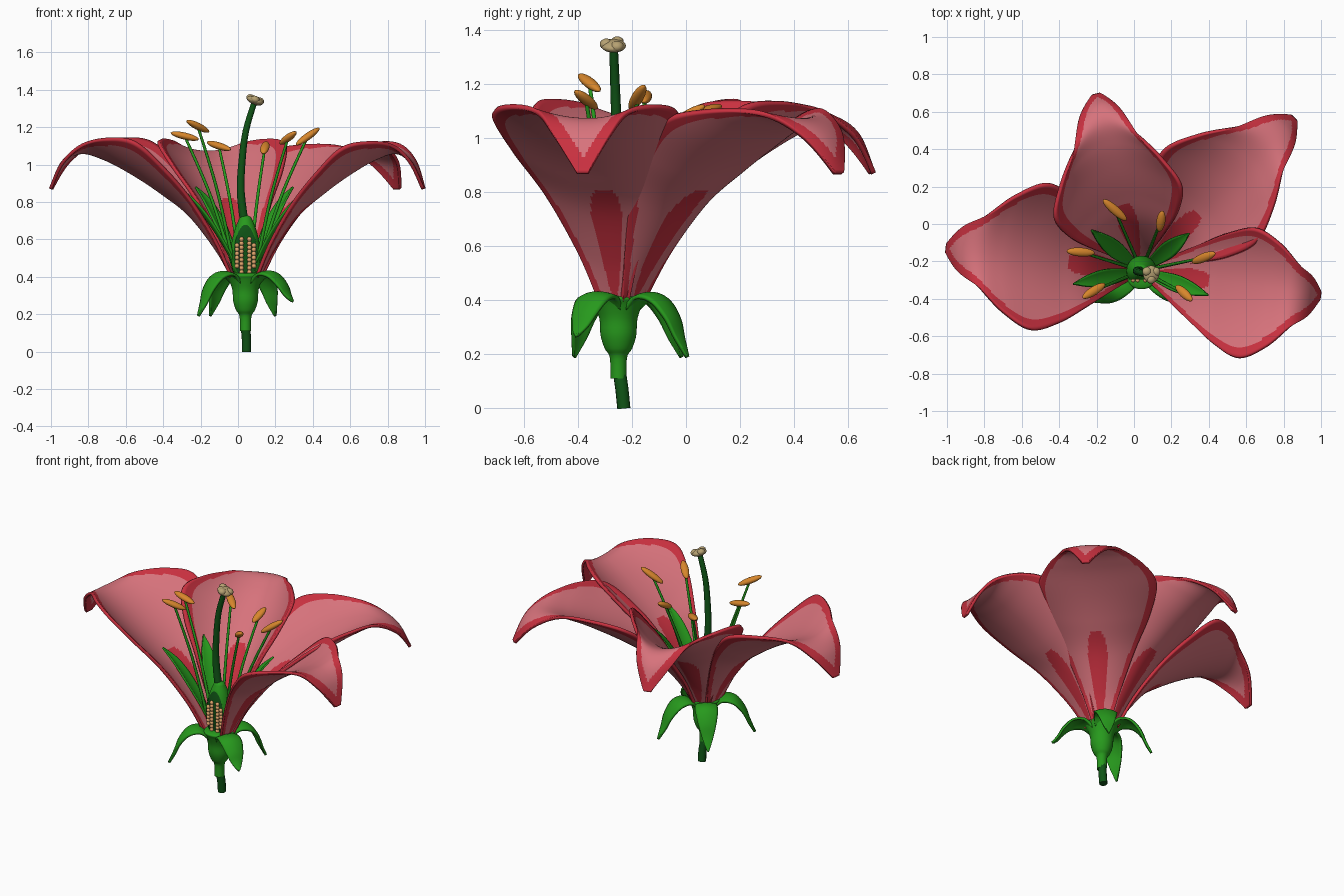
import bpy, bmesh, math
from mathutils import Vector

if "Cube" in bpy.data.objects:
    bpy.data.objects.remove(bpy.data.objects["Cube"])

CX, CY = 0.04, -0.25          # flower axis


def material(name, col):
    m = bpy.data.materials.new(name)
    m.diffuse_color = (*col, 1)
    m.use_nodes = True
    m.node_tree.nodes["Principled BSDF"].inputs["Base Color"].default_value = m.diffuse_color
    return m


PINK = material("petal pink", (0.68, 0.17, 0.20))
RED = material("petal red rim", (0.58, 0.03, 0.05))
GREEN = material("leaf green", (0.02, 0.32, 0.012))
DARK = material("dark green", (0.005, 0.09, 0.008))
ORANGE = material("anther orange", (0.68, 0.24, 0.025))
TAN = material("stigma tan", (0.47, 0.36, 0.17))
PEACH = material("ovule peach", (0.75, 0.38, 0.15))


def smooth(ob, angle=50):
    bpy.ops.object.select_all(action='DESELECT')
    ob.select_set(True)
    bpy.context.view_layer.objects.active = ob
    bpy.ops.object.shade_smooth_by_angle(angle=math.radians(angle))


def finish(name, bm, mats, angle=50):
    me = bpy.data.meshes.new(name)
    bmesh.ops.recalc_face_normals(bm, faces=bm.faces)
    bm.to_mesh(me)
    bm.free()
    for m in mats:
        me.materials.append(m)
    ob = bpy.data.objects.new(name, me)
    bpy.context.collection.objects.link(ob)
    smooth(ob, angle)
    return ob


def spline(pts, t):
    """Catmull-Rom through tuples, t in 0..1"""
    n = len(pts) - 1
    i = min(int(t * n), n - 1)
    f = t * n - i
    p0, p1, p2, p3 = (pts[max(0, min(n, i + k))] for k in (-1, 0, 1, 2))
    return [0.5 * (2 * b + (c - a) * f + (2 * a - 5 * b + 4 * c - d) * f * f
                   + (3 * b - a - 3 * c + d) * f ** 3)
            for a, b, c, d in zip(p0, p1, p2, p3)]


def blade(name, az, stations, mats, nu, nt, thick, rs=1, wl=1, wr=1, lift=1, shift=0,
          dz=0, rule=None):
    """Leaf-like sheet: stations are (radius, height, half width, edge lift)"""
    a = math.radians(az)
    d, s = Vector((math.cos(a), math.sin(a), 0)), Vector((-math.sin(a), math.cos(a), 0))
    bm = bmesh.new()
    grid = []
    for j in range(nt + 1):
        t = j / nt
        r, z, w, l = spline(stations, t)
        row = []
        for i in range(nu + 1):
            u = 2 * i / nu - 1
            bell = math.sin(math.pi * min(1, t)) ** 1.5
            p = Vector((CX, CY, z + dz * t ** 3 + l * lift * u * u))
            p += d * (0.07 + (r - 0.07) * rs + shift * bell * u * u)
            p += s * (u * w * (wl if u > 0 else wr))
            row.append(bm.verts.new(p))
        grid.append(row)
    for j in range(nt):
        for i in range(nu):
            f = bm.faces.new((grid[j][i], grid[j][i + 1], grid[j + 1][i + 1], grid[j + 1][i]))
            if rule:
                t = (j + 0.5) / nt
                f.material_index = rule(t, 2 * (i + 0.5) / nu - 1, spline(stations, t)[2])
    ob = finish(name, bm, mats, 60)
    m = ob.modifiers.new("thickness", 'SOLIDIFY')
    m.thickness, m.offset = thick, 0
    return ob


def lathe(profile, seg=40):
    bm = bmesh.new()
    rings = [[bm.verts.new((CX + r * math.cos(2 * math.pi * k / seg),
                            CY + r * math.sin(2 * math.pi * k / seg), z))
              for k in range(seg)] for r, z in profile]
    for a, b in zip(rings, rings[1:]):
        for k in range(seg):
            bm.faces.new((a[k], a[(k + 1) % seg], b[(k + 1) % seg], b[k]))
    bmesh.ops.remove_doubles(bm, verts=bm.verts, dist=1e-5)
    return bm


def smooth_profile(pts, n=24):
    return [(max(0, r), z) for r, z in (spline(pts, k / n) for k in range(n + 1))]


def tube(name, pts, radius, mat, ends=(1, 1)):
    cu = bpy.data.curves.new(name, 'CURVE')
    cu.dimensions = '3D'
    cu.bevel_depth, cu.bevel_resolution, cu.use_fill_caps = radius, 3, True
    sp = cu.splines.new('POLY')
    n = 16
    sp.points.add(n)
    for k in range(n + 1):
        sp.points[k].co = (*spline(pts, k / n), 1)
        sp.points[k].radius = ends[0] + (ends[1] - ends[0]) * k / n
    cu.materials.append(mat)
    ob = bpy.data.objects.new(name, cu)
    bpy.context.collection.objects.link(ob)
    bpy.ops.object.select_all(action='DESELECT')
    ob.select_set(True)
    bpy.context.view_layer.objects.active = ob
    bpy.ops.object.convert(target='MESH')
    smooth(bpy.context.object)


def ball(name, loc, scale, mat, axis=None, seg=20):
    bpy.ops.mesh.primitive_uv_sphere_add(segments=seg, ring_count=seg // 2, location=loc)
    ob = bpy.context.object
    ob.name = name
    ob.scale = scale
    if axis:
        ob.rotation_euler = Vector(axis).to_track_quat('Z', 'Y').to_euler()
    ob.data.materials.append(mat)
    smooth(ob)
    return ob


# petals: four, with the front one missing to show the inside
PETAL = [(.07, .40, .06, 0), (.15, .55, .12, .03), (.28, .73, .215, .06), (.42, .85, .31, .10),
         (.56, .95, .36, .125), (.70, 1.03, .29, .08), (.82, 1.065, .18, .03),
         (.91, 1.01, .11, 0), (.97, .87, .022, 0)]


def petal_paint(t, u, w):
    rim = w * (1 - abs(u)) < 0.022 + 0.035 * t or t > 0.95
    rib = ((t - 0.17) / 0.17) ** 2 + (u / 0.3) ** 2 < 1
    return 1 if rim or rib else 0


for name, az, rs, wl, wr, lift, shift in (
        ("petal_left", 173.4, 1.085, 1.05, 1.12, 1.35, -.05),
        ("petal_back", 104.3, 1.0, 1.05, .88, 1.3, -.17),
        ("petal_back_right", 45, 1.2, 1.03, .9, .9, -.11),
        ("petal_front_right", -7.8, .99, .85, 1.08, 1.1, .02)):
    blade(name, az, PETAL, [PINK, RED], 48, 72, .018, rs, wl, wr, lift, shift, 0, petal_paint)

# drooping sepals
SEPAL = [(.06, .37, .05, 0), (.11, .42, .062, -.01), (.18, .415, .065, -.02),
         (.235, .35, .05, -.02), (.265, .27, .03, -.01), (.30, .19, .004, 0)]
for k, (az, dz) in enumerate(((58, 0), (129, 0), (213, 0), (328, .08))):
    blade(f"sepal_{k + 1}", az, SEPAL, [GREEN], 10, 24, .014, dz=dz)

# upright inner leaves
LEAF = [(.05, .44, .02, 0), (.11, .56, .035, .01), (.19, .69, .045, .015),
        (.27, .80, .032, .01), (.35, .88, .003, 0)]
for k, (az, rs) in enumerate(((38, .9), (141, .97), (191, 1.07), (-20, 1.1))):
    blade(f"inner_leaf_{k + 1}", az, LEAF, [GREEN], 8, 24, .01, rs=rs)

# cup and stem
finish("flower_cup", lathe([(0, .11)] + smooth_profile(
    [(.029, .11), (.032, .19), (.05, .22), (.066, .27), (.07, .33), (.088, .385), (.098, .41),
     (.07, .42)]) + [(0, .42)]), [GREEN])
tube("stem", [(.045, -.23, 0), (.045, -.237, .07), (.04, -.245, .13), (.04, -.25, .2)], .025, DARK)

# ovary, sliced open at the front
bm = lathe([(0, .38)] + smooth_profile(
    [(.045, .38), (.073, .45), (.08, .52), (.073, .59), (.055, .66), (.03, .72)]) + [(0, .735)])
cut = bmesh.ops.bisect_plane(bm, geom=bm.verts[:] + bm.edges[:] + bm.faces[:],
                             plane_co=(CX, CY - .048, .5), plane_no=(0, -1, 0), clear_outer=True)
edges = [e for e in cut['geom_cut'] if isinstance(e, bmesh.types.BMEdge)]
for f in bmesh.ops.contextual_create(bm, geom=edges)['faces']:
    f.material_index = 1
finish("ovary", bm, [GREEN, DARK])

# ovules in two paired rows
n = 0
for row in range(9):
    z = .425 + row * .022
    for x in (-.045, -.021, .021, .045):
        zz = z + (.011 if abs(x) > .03 else 0)
        if (x / .062) ** 2 + ((zz - .515) / .105) ** 2 < 1:
            n += 1
            ball(f"ovule_{n}", (CX + x, CY - .05, zz), (.0125,) * 3, PEACH, seg=12)

# style and stigma
tube("style", [(.035, -.25, .68), (.015, -.25, .85), (.02, -.255, 1.0), (.042, -.262, 1.18),
               (.09, -.268, 1.34)], .021, DARK, (1.15, .75))
ball("stigma", (.092, -.268, 1.342), (.046, .046, .022), TAN, (.35, 0, 1))
for k in range(3):
    a = 2.1 * k + .5
    x = .027 * math.cos(a)
    ball(f"stigma_lobe_{k + 1}", (.092 + x, -.268 + .027 * math.sin(a), 1.348 - .35 * x),
         (.025, .025, .02), TAN, (.35, 0, 1), 14)

# stamens: inner and outer end of each anther
for k, (a, b) in enumerate((
        ((-.21, -.155, 1.135), (-.36, -.145, 1.17)), ((-.155, -.32, 1.175), (-.275, -.395, 1.235)),
        ((-.04, .02, 1.08), (-.165, .13, 1.12)), ((.135, -.04, 1.06), (.152, .07, 1.12)),
        ((.225, -.33, 1.11), (.31, -.41, 1.175)), ((.31, -.205, 1.105), (.435, -.155, 1.195)))):
    a, b = Vector(a), Vector(b)
    mid = (a + b) / 2
    ball(f"anther_{k + 1}", mid, (.024, .019, (b - a).length / 2), ORANGE, b - a)
    out = Vector((mid.x - CX, mid.y - CY, 0))
    base = Vector((CX, CY, .43)) + out.normalized() * .06
    bend = base.lerp(mid, .55) - out * .06
    tube(f"filament_{k + 1}", [tuple(base), tuple(bend), tuple(mid)], .009, DARK if k % 2 == 9 else GREEN, (1.1, .8))
